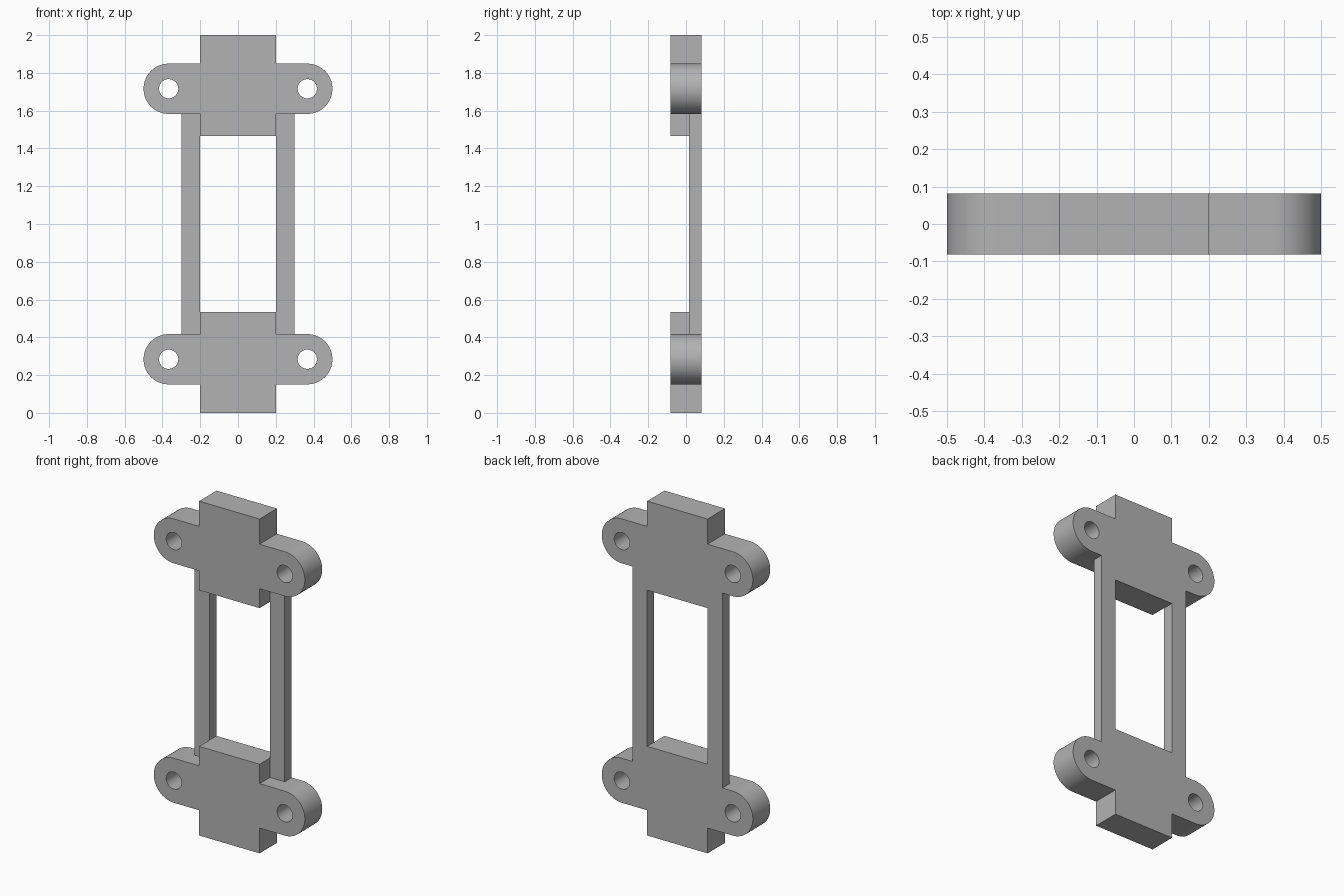
import bpy
import bmesh
from math import sin, cos, pi, radians
from mathutils import Matrix

if "Cube" in bpy.data.objects:
    bpy.data.objects.remove(bpy.data.objects["Cube"], do_unlink=True)

HALF_DEPTH = 0.082
BLOCK_X, BLOCK_H = 0.2, 0.533
EAR_X, EAR_Z, EAR_R, HOLE_R = 0.367, 0.284, 0.133, 0.051
RAIL_X, RAIL_Y = 0.298, 0.016

grey = bpy.data.materials.new("plain_grey")
grey.use_nodes = True
grey.diffuse_color = (0.45, 0.45, 0.45, 1)
grey.node_tree.nodes["Principled BSDF"].inputs["Base Color"].default_value = (0.45, 0.45, 0.45, 1)


def arc(cx, r, start, end, steps):
    """Points on an arc around an ear centre."""
    angles = [start + (end - start) * i / steps for i in range(steps + 1)]
    return [(cx + r * cos(a), EAR_Z + r * sin(a)) for a in angles]


def finish(obj, bm):
    bmesh.ops.remove_doubles(bm, verts=bm.verts, dist=0.0001)
    bmesh.ops.recalc_face_normals(bm, faces=bm.faces)
    bm.to_mesh(obj.data)
    bm.free()
    obj.data.materials.clear()
    obj.data.materials.append(grey)
    bpy.ops.object.select_all(action='DESELECT')
    obj.select_set(True)
    bpy.context.view_layer.objects.active = obj
    bpy.ops.object.shade_smooth_by_angle(angle=radians(30))


def end_plate(name, flip):
    """Centre block with two rounded, drilled ears, extruded along y."""
    low, high = EAR_Z - EAR_R, EAR_Z + EAR_R
    outline = [(-BLOCK_X, 0), (BLOCK_X, 0), (BLOCK_X, low)]
    outline += arc(EAR_X, EAR_R, -pi / 2, pi / 2, 32)
    outline += [(BLOCK_X, high), (BLOCK_X, BLOCK_H), (-BLOCK_X, BLOCK_H), (-BLOCK_X, high)]
    outline += arc(-EAR_X, EAR_R, pi / 2, 3 * pi / 2, 32)
    outline += [(-BLOCK_X, low)]
    holes = [arc(s * EAR_X, HOLE_R, 0, 2 * pi, 40)[:-1] for s in (-1, 1)]

    curve = bpy.data.curves.new(name + "_profile", 'CURVE')
    curve.dimensions = '2D'
    curve.fill_mode = 'BOTH'
    curve.extrude = HALF_DEPTH
    for loop in [outline] + holes:
        spline = curve.splines.new('POLY')
        spline.points.add(len(loop) - 1)
        for point, (x, z) in zip(spline.points, loop):
            point.co = (x, z, 0, 1)
        spline.use_cyclic_u = True
    helper = bpy.data.objects.new(name + "_profile", curve)
    bpy.context.collection.objects.link(helper)
    bpy.context.view_layer.update()
    mesh = bpy.data.meshes.new_from_object(
        helper.evaluated_get(bpy.context.evaluated_depsgraph_get()))
    bpy.data.objects.remove(helper, do_unlink=True)

    obj = bpy.data.objects.new(name, mesh)
    bpy.context.collection.objects.link(obj)
    bm = bmesh.new()
    bm.from_mesh(mesh)
    bm.transform(Matrix.Rotation(pi / 2, 4, 'X'))
    if flip:
        bm.transform(Matrix.Translation((0, 0, 2)) @ Matrix.Scale(-1, 4, (0, 0, 1)))
    finish(obj, bm)


def rail(name, side):
    """Thin upright joining the plates, flush with the back."""
    size = (RAIL_X - BLOCK_X, HALF_DEPTH - RAIL_Y, 2 - 2 * (EAR_Z + EAR_R))
    centre = (side * (RAIL_X + BLOCK_X) / 2, (HALF_DEPTH + RAIL_Y) / 2, 1)
    obj = bpy.data.objects.new(name, bpy.data.meshes.new(name))
    bpy.context.collection.objects.link(obj)
    bm = bmesh.new()
    bmesh.ops.create_cube(bm, size=1, matrix=Matrix.Translation(centre) @ Matrix.Diagonal((*size, 1)))
    finish(obj, bm)


end_plate("lower_plate", False)
end_plate("upper_plate", True)
rail("left_rail", 1)
rail("right_rail", -1)
